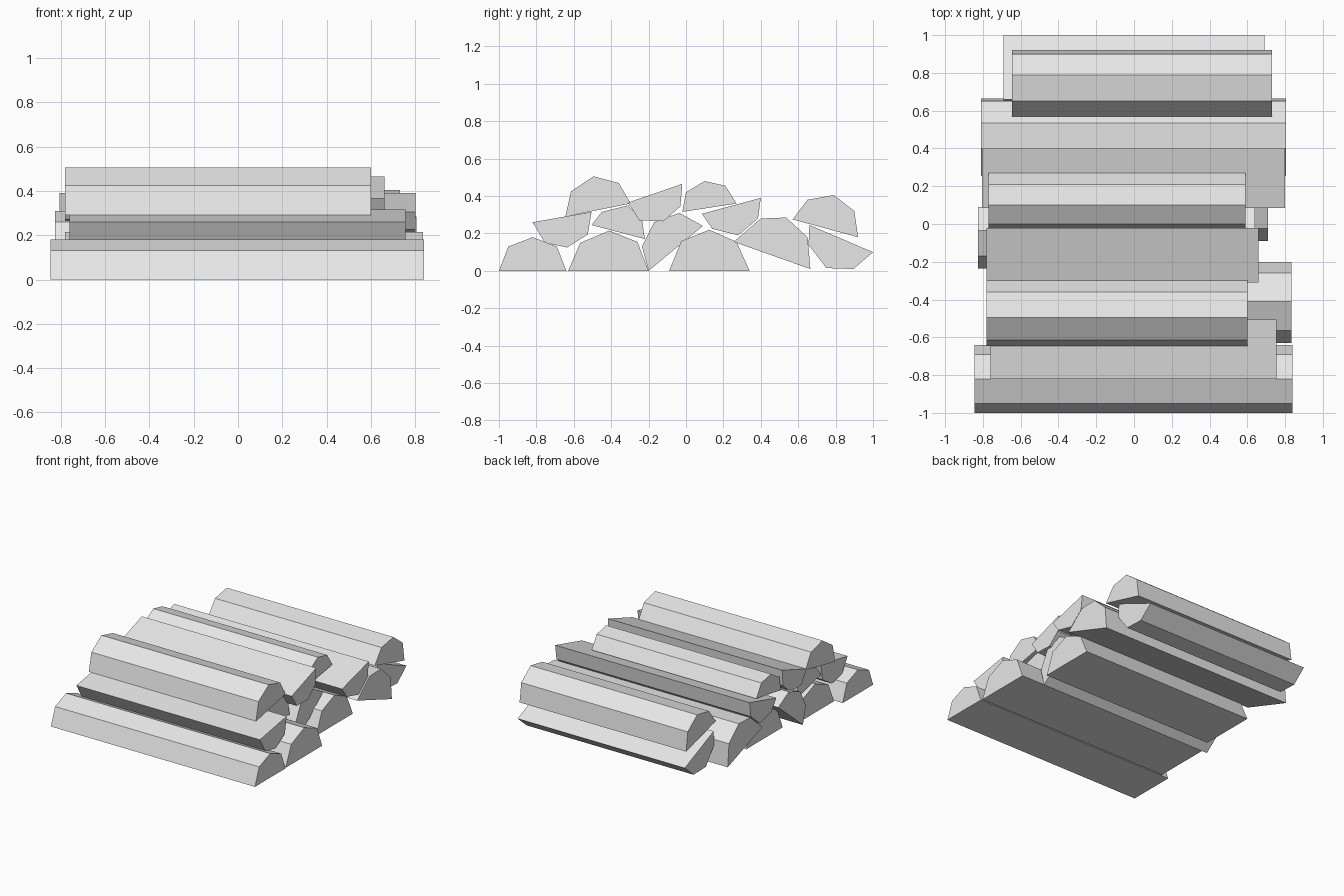
import bpy
import bmesh

cube = bpy.data.objects.get("Cube")
if cube:
    bpy.data.objects.remove(cube, do_unlink=True)

wood = bpy.data.materials.new("plain grey")
wood.use_nodes = True
grey = (0.8, 0.8, 0.8, 1)
wood.diffuse_color = grey
wood.node_tree.nodes["Principled BSDF"].inputs["Base Color"].default_value = grey


def split_log(name, x0, x1, profile):
    """Extrude a (y, z) cross-section along x from x0 to x1."""
    bm = bmesh.new()
    face = bm.faces.new([bm.verts.new((x0, y, z)) for y, z in profile])
    end = bmesh.ops.extrude_face_region(bm, geom=[face])["geom"]
    verts = [g for g in end if isinstance(g, bmesh.types.BMVert)]
    bmesh.ops.translate(bm, verts=verts, vec=(x1 - x0, 0, 0))
    bmesh.ops.recalc_face_normals(bm, faces=bm.faces)
    mesh = bpy.data.meshes.new(name)
    bm.to_mesh(mesh)
    bm.free()
    mesh.materials.append(wood)
    bpy.context.collection.objects.link(bpy.data.objects.new(name, mesh))


# Bottom row, lying on the flat split side
split_log("bottom_log_front", -.845, .84,
          [(-1, 0), (-.95, .13), (-.82, .18), (-.69, .13), (-.64, 0)])
split_log("bottom_log_middle", -.78, .835,
          [(-.63, 0), (-.565, .15), (-.41, .215), (-.26, .155), (-.2, 0)])
split_log("bottom_log_back", -.735, .71,
          [(-.09, 0), (-.025, .16), (.125, .22), (.27, .155), (.34, 0)])

# Tilted logs wedged into the gaps
split_log("wedged_log_middle", -.825, .64,
          [(-.2, 0), (-.235, .13), (-.17, .26), (-.035, .31), (.09, .24)])
split_log("wedged_log_back", -.81, .805,
          [(.255, .155), (.4, .28), (.535, .285), (.65, .18), (.665, .01)])
split_log("leaning_log_back", -.69, .69,
          [(.66, .245), (1, .1), (.895, .01), (.75, .015), (.655, .14)])
split_log("second_row_log_front", -.76, .755,
          [(-.82, .26), (-.505, .315), (-.525, .195), (-.635, .125), (-.755, .15)])
split_log("second_row_log_middle", -.76, .58,
          [(-.505, .245), (-.45, .315), (-.31, .35), (-.235, .27), (-.22, .17)])
split_log("second_row_log_back", -.805, .8,
          [(.085, .305), (.4, .39), (.385, .28), (.28, .19), (.14, .225)])

# Top logs
split_log("top_log_tilted", -.78, .66,
          [(-.31, .365), (-.02, .465), (-.03, .345), (-.12, .265), (-.25, .27)])
split_log("top_log_front", -.78, .6,
          [(-.645, .29), (-.615, .425), (-.495, .505), (-.36, .47), (-.295, .36)])
split_log("top_log_middle", -.77, .59,
          [(-.02, .315), (0, .42), (.1, .48), (.21, .455), (.27, .36)])
split_log("top_log_back", -.645, .73,
          [(.57, .275), (.65, .38), (.79, .405), (.9, .32), (.92, .18)])
